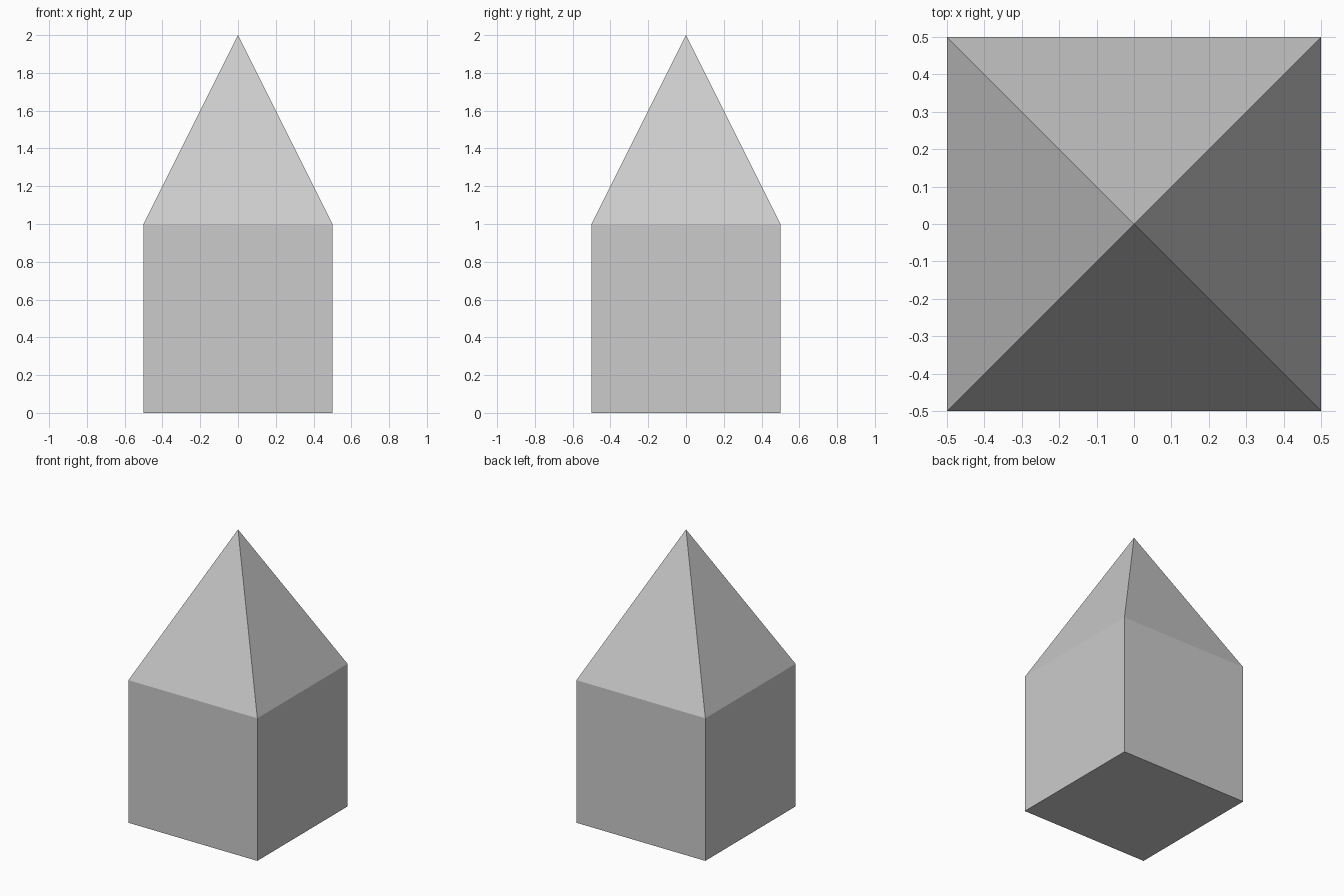
import bpy
import bmesh
from mathutils import Matrix

if "Cube" in bpy.data.objects:
    bpy.data.objects.remove(bpy.data.objects["Cube"])

# Square block standing on the ground, with its top face pulled up into a pyramid
bm = bmesh.new()
bmesh.ops.create_cube(bm, size=1.0, matrix=Matrix.Translation((0, 0, 0.5)))
bm.normal_update()
top = [f for f in bm.faces if f.normal.z > 0.9]
apex = bmesh.ops.poke(bm, faces=top)["verts"][0]
apex.co = (0, 0, 2)
bmesh.ops.recalc_face_normals(bm, faces=bm.faces)

mesh = bpy.data.meshes.new("pointed_block")
bm.to_mesh(mesh)
bm.free()
bpy.context.collection.objects.link(bpy.data.objects.new("pointed_block", mesh))
